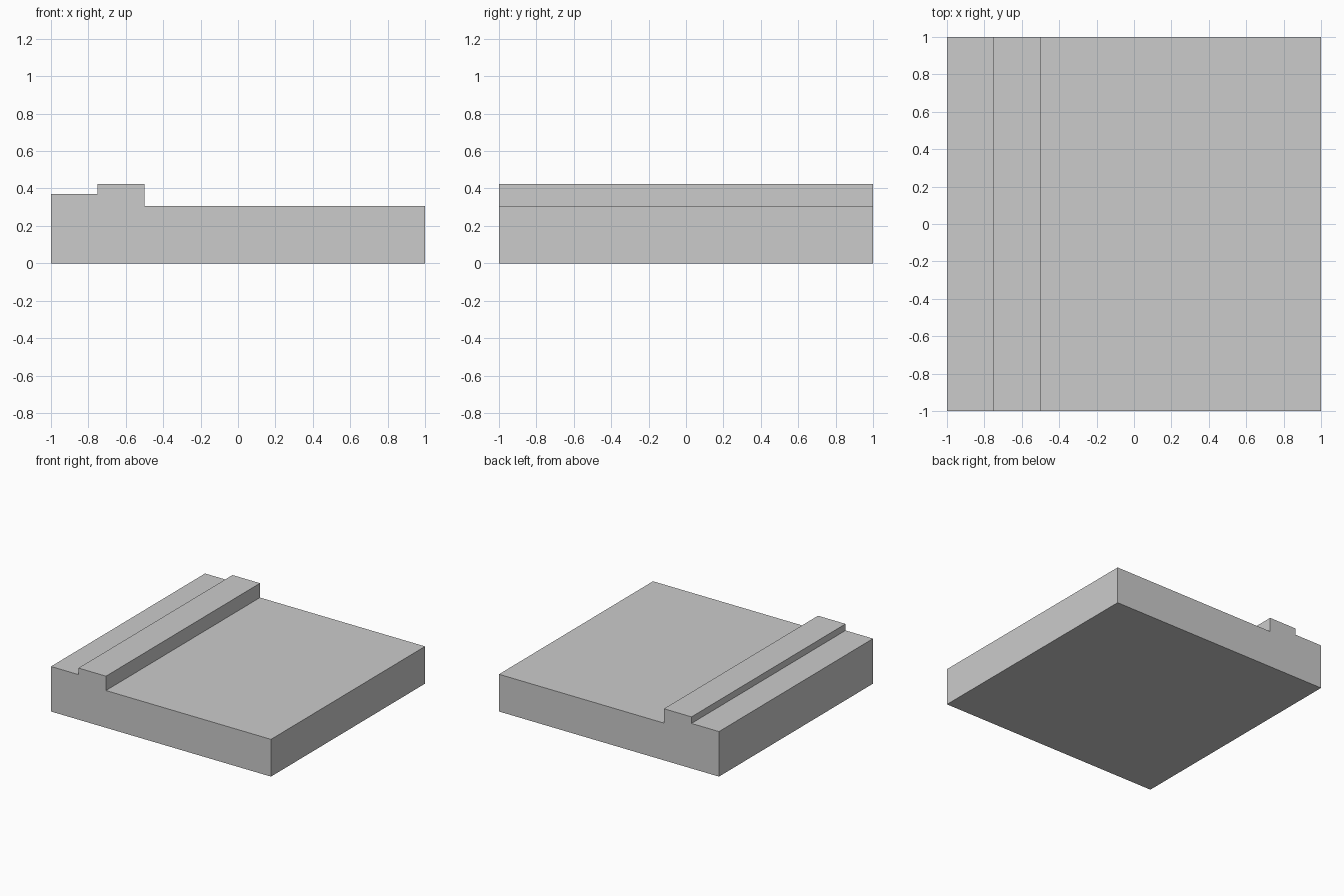
import bpy
import bmesh

if "Cube" in bpy.data.objects:
    bpy.data.objects.remove(bpy.data.objects["Cube"])

# Stepped cross-section (x, z), seen from the front
PROFILE = [(-1, 0), (1, 0), (1, 0.306), (-0.5, 0.306),
           (-0.5, 0.424), (-0.75, 0.424), (-0.75, 0.37), (-1, 0.37)]
DEPTH = 2.0

# Slab with raised ridge and side ledge: extrude the section front to back
bm = bmesh.new()
front = bm.faces.new([bm.verts.new((x, -DEPTH / 2, z)) for x, z in PROFILE])
result = bmesh.ops.extrude_face_region(bm, geom=[front], use_keep_orig=True)
moved = [v for v in result["geom"] if isinstance(v, bmesh.types.BMVert)]
bmesh.ops.translate(bm, verts=moved, vec=(0, DEPTH, 0))
bmesh.ops.recalc_face_normals(bm, faces=bm.faces)

mesh = bpy.data.meshes.new("stepped_slab")
bm.to_mesh(mesh)
bm.free()
slab = bpy.data.objects.new("stepped_slab", mesh)
bpy.context.collection.objects.link(slab)
